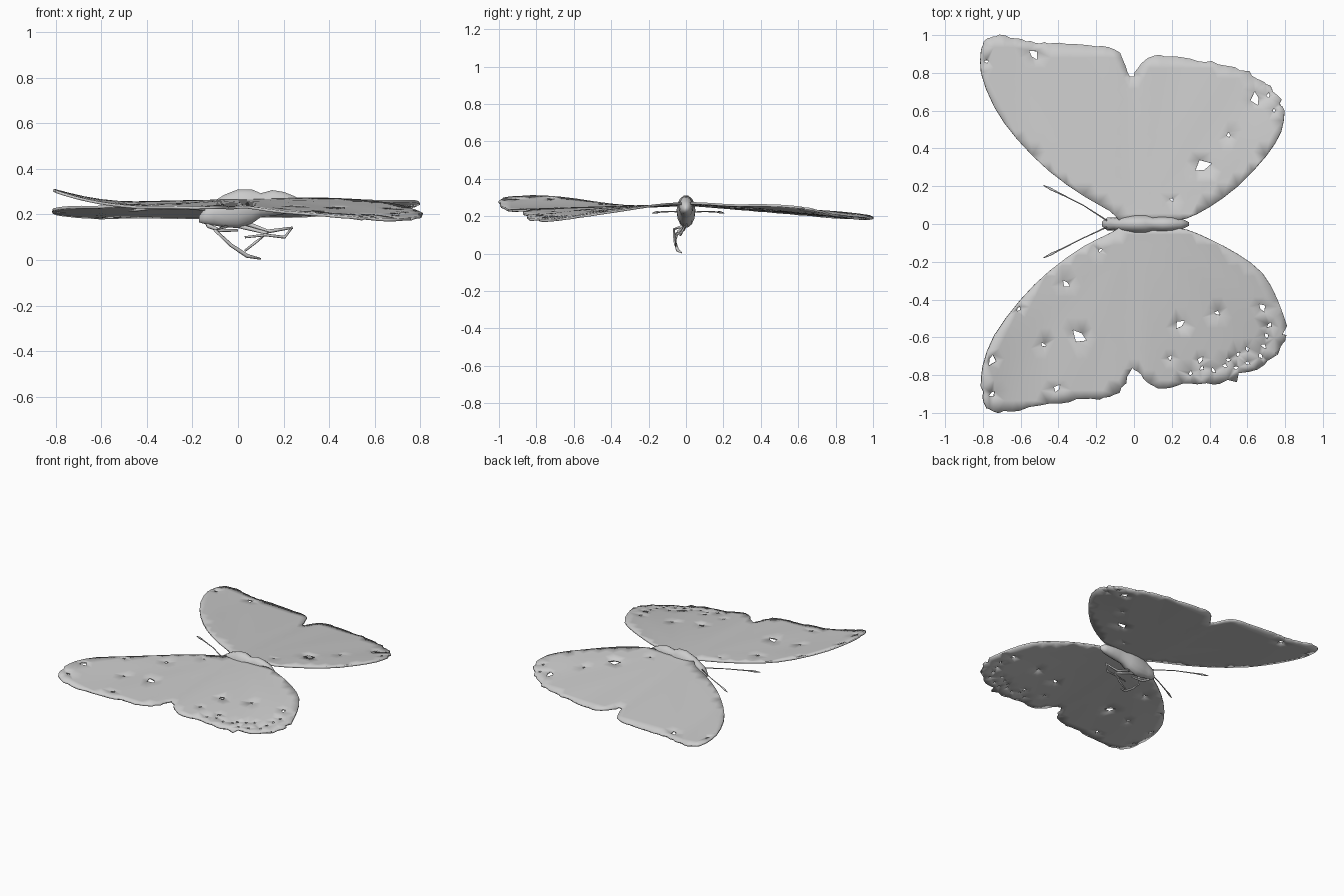
import bpy, bmesh, math, random
from mathutils import Vector
from mathutils.geometry import delaunay_2d_cdt

if "Cube" in bpy.data.objects:
    bpy.data.objects.remove(bpy.data.objects["Cube"])

random.seed(4)
grey = bpy.data.materials.new("pale_grey")
grey.diffuse_color = (0.6, 0.6, 0.6, 1)
grey.use_nodes = True
grey.node_tree.nodes["Principled BSDF"].inputs["Base Color"].default_value = grey.diffuse_color


def finish(bm, name):
    me = bpy.data.meshes.new(name)
    bm.to_mesh(me)
    bm.free()
    me.materials.append(grey)
    for p in me.polygons:
        p.use_smooth = True
    ob = bpy.data.objects.new(name, me)
    bpy.context.collection.objects.link(ob)
    return ob


def spline(pts, n):
    """Smooth path through the points, n steps per span."""
    p = [Vector(q) for q in pts]
    p = [2 * p[0] - p[1]] + p + [2 * p[-1] - p[-2]]
    out = []
    for i in range(1, len(p) - 2):
        a, b, c, d = p[i - 1:i + 3]
        for k in range(n):
            t = k / n
            out.append(0.5 * (2 * b + (c - a) * t + (2 * a - 5 * b + 4 * c - d) * t * t
                              + (3 * b - a - 3 * c + d) * t ** 3))
    return out + [p[-2]]


def inside(p, loop):
    """Even-odd test of a point against a closed loop."""
    odd = False
    for a, b in zip(loop, loop[1:] + loop[:1]):
        if (a.y > p.y) != (b.y > p.y) and p.x < a.x + (p.y - a.y) * (b.x - a.x) / (b.y - a.y):
            odd = not odd
    return odd


def wing(name, lead, margin, rear, holes, height, wear):
    # leading edge and rear edge are clean, the outer margin is worn
    edge = spline(margin, 4)
    edge = [edge[0]] + [q + Vector((random.uniform(-1, 1), random.uniform(-1, 1))) * wear(q)
                        for q in edge[1:-1]] + [edge[-1]]
    outline = spline(lead, 2)[:-1] + edge + spline(rear, 2)[1:]
    loops = [outline]
    for x, y, r in holes:
        a = random.uniform(0, 6.28)
        loops.append([Vector((x, y)) + r * s * Vector((math.cos(a + t), math.sin(a + t)))
                      for t, s in ((0, 1.2), (1.8, 0.7), (3.6, 1.0), (5.0, 0.6))])
    pts, edges = [], []
    for lp in loops:
        o, n = len(pts), len(lp)
        pts += lp
        edges += [(o + i, o + (i + 1) % n) for i in range(n)]
    rim = list(pts)
    step = 0.055
    for i in range(-15, 16):
        for j in range(-18, 19):
            q = Vector(((i + 0.5 * (j % 2)) * step, j * step))
            if min((q - r).length for r in rim) > 0.03 and \
                    all((q - Vector(h[:2])).length > h[2] + 0.02 for h in holes):
                pts.append(q)
    # triangles inside the outline, holes left out
    co, _, faces, *_ = delaunay_2d_cdt(pts, edges, [], 0, 1e-5)
    bm = bmesh.new()
    vs = [bm.verts.new((c.x, c.y, height(c.x, c.y))) for c in co]
    for f in faces:
        mid = sum((co[i] for i in f), Vector((0, 0))) / len(f)
        if inside(mid, outline) and not any(inside(mid, h) for h in loops[1:]):
            bm.faces.new([vs[i] for i in f])
    bmesh.ops.delete(bm, geom=[v for v in bm.verts if not v.link_faces], context='VERTS')
    bm.normal_update()
    bmesh.ops.reverse_faces(bm, faces=[f for f in bm.faces if f.normal.z < 0])
    ob = finish(bm, name)
    mod = ob.modifiers.new("thickness", 'SOLIDIFY')
    mod.thickness = 0.012
    mod.offset = 0


def ripple(x, y):
    # crease between fore and hind wing, and faint veins fanning from the root
    a = math.atan2(x - 0.03, abs(y) + 0.02)
    r = math.hypot(x, y)
    return -0.01 * math.exp(-((x + 0.02) / 0.04) ** 2) * r + 0.002 * r * math.cos(14 * a)


def left_height(x, y):
    return (0.262 - 0.07 * y - 0.01 * y * y + 0.1 * max(abs(x) - 0.6, 0)
            + 0.03 * max(x, 0) * (1 - y) + ripple(x, y))


def right_height(x, y):
    t = min(max((-x - 0.45) / 0.37, 0), 1)
    z = 0.26 + 0.032 * y * (1 - t) + 0.05 * t * t + ripple(x, y)
    return z + max(x, 0) * (0.03 * (1 + y) + 0.125 * y)


# Left wing pair (+y)
wing("left_wings",
     [(-0.08, 0.02), (-0.13, 0.07), (-0.27, 0.15), (-0.45, 0.28), (-0.62, 0.45), (-0.74, 0.62),
      (-0.81, 0.8), (-0.81, 0.92)],
     [(-0.81, 0.92), (-0.78, 0.98), (-0.71, 0.997), (-0.6, 0.975), (-0.5, 0.96), (-0.4, 0.955), (-0.2, 0.945),
      (-0.08, 0.91), (-0.02, 0.78), (0.04, 0.85), (0.13, 0.89), (0.3, 0.87), (0.45, 0.85),
      (0.6, 0.81), (0.71, 0.74), (0.77, 0.66), (0.797, 0.6)],
     [(0.797, 0.6), (0.78, 0.49), (0.7, 0.36), (0.55, 0.2), (0.4, 0.09), (0.28, 0.03), (0.2, 0.02)],
     [(-0.53, 0.9, 0.03), (-0.78, 0.86, 0.013), (0.36, 0.31, 0.045), (0.64, 0.66, 0.035),
      (0.5, 0.47, 0.014), (0.71, 0.68, 0.014), (0.74, 0.6, 0.012), (0.2, 0.13, 0.012)],
     left_height, lambda q: 0.012 if q.x > 0.5 else 0.006)

# Right wing pair (-y), with a heavily worn hind margin
worn = [(0.3 + 0.06 * i, -0.79 + 0.007 * i + 0.02 * (i % 2), 0.014) for i in range(6)]
worn += [(0.67 + 0.016 * i, -0.70 + 0.055 * i, 0.016) for i in range(4)]
worn += [(0.5 + 0.05 * i, -0.72 + 0.03 * i, 0.014) for i in range(3)]
wing("right_wings",
     [(0.2, -0.02), (0.28, -0.03), (0.4, -0.08), (0.55, -0.16), (0.68, -0.26), (0.76, -0.4), (0.81, -0.54)],
     [(0.81, -0.54), (0.77, -0.64), (0.74, -0.71), (0.6, -0.79), (0.45, -0.84), (0.3, -0.845),
      (0.12, -0.865), (0.05, -0.82), (-0.01, -0.76), (-0.06, -0.87), (-0.16, -0.92), (-0.3, -0.93),
      (-0.5, -0.965), (-0.69, -0.995), (-0.78, -0.97), (-0.81, -0.86)],
     [(-0.81, -0.86), (-0.8, -0.75), (-0.74, -0.59), (-0.6, -0.4), (-0.45, -0.25), (-0.27, -0.12),
      (-0.13, -0.05), (-0.08, -0.02)],
     worn + [(-0.29, -0.6, 0.042), (-0.75, -0.72, 0.03), (-0.41, -0.87, 0.022), (0.24, -0.53, 0.028),
             (0.35, -0.72, 0.02), (0.68, -0.44, 0.024), (0.19, -0.71, 0.015), (0.44, -0.47, 0.016),
             (-0.48, -0.64, 0.014), (-0.75, -0.9, 0.018), (-0.36, -0.32, 0.022), (-0.61, -0.45, 0.014),
             (-0.18, -0.14, 0.012)],
     right_height, lambda q: 0.02 if q.x > 0.5 else 0.007)

# Body: head, thorax and abdomen lofted as rings (x, centre z, half width, half height)
rings = [(-0.17, 0.18, 0.012, 0.015), (-0.14, 0.195, 0.035, 0.04), (-0.105, 0.205, 0.033, 0.055),
         (-0.06, 0.215, 0.045, 0.073), (0, 0.225, 0.05, 0.087), (0.06, 0.235, 0.05, 0.077),
         (0.1, 0.24, 0.04, 0.054), (0.15, 0.25, 0.04, 0.058), (0.2, 0.25, 0.038, 0.05),
         (0.25, 0.245, 0.03, 0.035), (0.29, 0.24, 0.01, 0.013)]
bm = bmesh.new()
n = 14
loft = [[bm.verts.new((x, ry * math.cos(k * math.tau / n), z + rz * math.sin(k * math.tau / n)))
         for k in range(n)] for x, z, ry, rz in rings]
for a, b in zip(loft, loft[1:]):
    for k in range(n):
        bm.faces.new((a[k], a[(k + 1) % n], b[(k + 1) % n], b[k]))
bm.faces.new(loft[0])
bm.faces.new(loft[-1])
bmesh.ops.recalc_face_normals(bm, faces=bm.faces)
finish(bm, "body")


def limb(name, path, radii):
    """Tapered six-sided tube along a path."""
    p = [Vector(q) for q in path]
    bm = bmesh.new()
    rows = []
    for i, q in enumerate(p):
        d = (p[min(i + 1, len(p) - 1)] - p[max(i - 1, 0)]).normalized()
        u = d.cross(Vector((0, 1, 0.2))).normalized()
        v = d.cross(u)
        rows.append([bm.verts.new(q + radii[i] * (u * math.cos(k * math.tau / 6) + v * math.sin(k * math.tau / 6)))
                     for k in range(6)])
    for a, b in zip(rows, rows[1:]):
        for k in range(6):
            bm.faces.new((a[k], a[(k + 1) % 6], b[(k + 1) % 6], b[k]))
    bm.faces.new(rows[0])
    bm.faces.new(rows[-1])
    bmesh.ops.recalc_face_normals(bm, faces=bm.faces)
    finish(bm, name)


# Antennae with slightly thicker tips
for name, s in (("left_antenna", 1), ("right_antenna", -1)):
    bend = 0.025 if s > 0 else 0.0
    limb(name, [(-0.13, 0.01 * s, 0.22), (-0.27, (0.075 + bend) * s, 0.225),
                (-0.4, (0.14 + bend) * s, 0.222), (-0.44, (0.16 + bend) * s, 0.22),
                (-0.48, (0.18 + bend) * s, 0.215)], [0.004, 0.003, 0.004, 0.007, 0.002])

# Folded legs
limb("front_leg", [(-0.05, -0.01, 0.15), (-0.1, -0.065, 0.13), (-0.03, -0.06, 0.065),
                   (0.04, -0.045, 0.018), (0.1, -0.025, 0.005)], [0.01, 0.007, 0.008, 0.009, 0.004])
limb("middle_leg", [(0.0, 0.0, 0.15), (0.13, -0.04, 0.118), (0.08, -0.055, 0.08), (0.03, -0.055, 0.04)],
     [0.01, 0.008, 0.006, 0.005])
limb("rear_leg", [(0.04, 0.0, 0.16), (0.13, -0.015, 0.125), (0.24, -0.01, 0.142)], [0.01, 0.009, 0.005])
limb("rear_foot", [(0.235, -0.01, 0.14), (0.205, -0.03, 0.1), (0.12, -0.05, 0.11), (0.03, -0.055, 0.1)],
     [0.005, 0.007, 0.006, 0.005])
# Coiled tongue under the head
limb("proboscis", [(-0.14, 0.0, 0.18), (-0.13, -0.01, 0.15), (-0.08, -0.02, 0.13), (0.0, -0.02, 0.13)],
     [0.012, 0.01, 0.008, 0.005])
